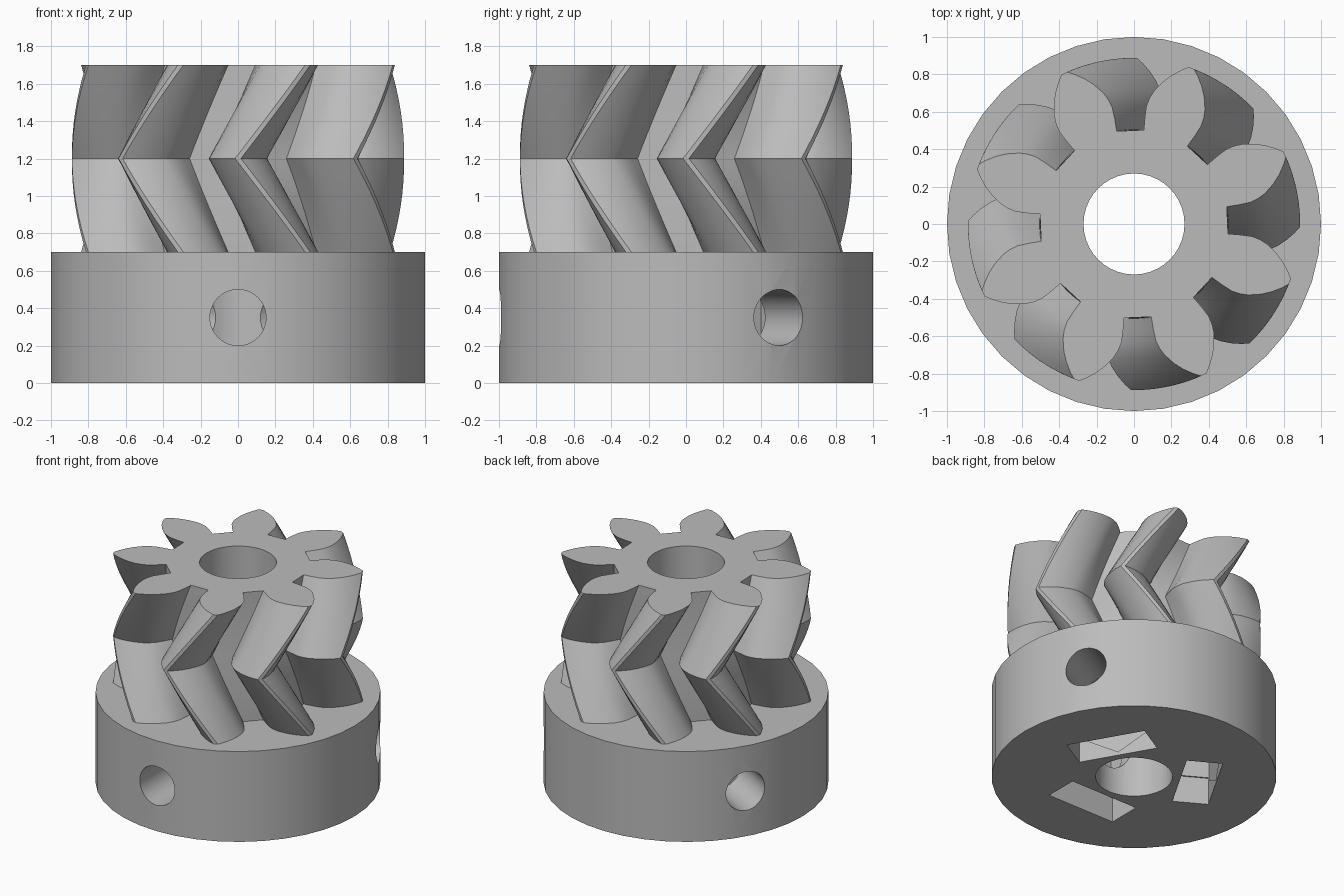
import bpy, bmesh
from math import cos, sin, pi, radians, sqrt
from mathutils import Matrix

cube = bpy.data.objects.get("Cube")
if cube:
    bpy.data.objects.remove(cube, do_unlink=True)

TEETH, STEPS, SEGMENTS = 8, 8, 40
HUB_TOP, GEAR_MID, GEAR_TOP = 0.7, 1.2, 1.7
BORE, HOLE, HOLE_Z = 0.27, 0.15, 0.35
TWIST = 24.8

grey = bpy.data.materials.new("plain grey")
grey.use_nodes = True
grey.diffuse_color = (0.5, 0.5, 0.5, 1)
grey.node_tree.nodes["Principled BSDF"].inputs["Base Color"].default_value = (0.5, 0.5, 0.5, 1)


def finish(name, bm):
    bmesh.ops.recalc_face_normals(bm, faces=bm.faces)
    mesh = bpy.data.meshes.new(name)
    bm.to_mesh(mesh)
    bm.free()
    ob = bpy.data.objects.new(name, mesh)
    bpy.context.collection.objects.link(ob)
    mesh.materials.append(grey)
    return ob


def cylinder(name, radius, depth, matrix, sides=SEGMENTS):
    bm = bmesh.new()
    bmesh.ops.create_cone(bm, cap_ends=True, segments=sides, radius1=radius,
                          radius2=radius, depth=depth, matrix=matrix)
    return finish(name, bm)


def box(name, size, matrix):
    bm = bmesh.new()
    bmesh.ops.create_cube(bm, size=1, matrix=matrix @ Matrix.Diagonal((*size, 1)))
    return finish(name, bm)


def activate(ob):
    bpy.ops.object.select_all(action='DESELECT')
    ob.select_set(True)
    bpy.context.view_layer.objects.active = ob


def cut(ob, cutter):
    cutter.hide_render = True
    mod = ob.modifiers.new("cut", 'BOOLEAN')
    mod.operation, mod.solver, mod.object = 'DIFFERENCE', 'EXACT', cutter
    activate(ob)
    bpy.ops.object.modifier_apply(modifier=mod.name)
    bpy.data.objects.remove(cutter, do_unlink=True)


def smooth(ob):
    activate(ob)
    bpy.ops.object.shade_smooth_by_angle(angle=radians(25))


# Herringbone gear: a tooth profile swept up with a twist that reverses halfway
# Half tooth as (radius, angle from the tooth centre in degrees)
half = [(0.505, 14.2), (0.57, 14.4), (0.636, 14.2), (0.68, 13.1), (0.72, 11.6),
        (0.776, 8.7), (0.82, 6), (0.86, 3.2), (0.888, 1)]
tooth = [(r, -a) for r, a in half] + [(r, a) for r, a in reversed(half)]
profile = [(r, radians(a + 360 * k / TEETH)) for k in range(TEETH) for r, a in tooth]

bm = bmesh.new()
rings = []
for i in range(2 * STEPS + 1):
    t = i / STEPS - 1
    turn = radians(TWIST) * abs(t)
    z = GEAR_MID + t * (GEAR_TOP - GEAR_MID)
    rings.append([bm.verts.new((r * cos(a + turn), r * sin(a + turn), z)) for r, a in profile])
for low, high in zip(rings, rings[1:]):
    for j in range(len(low)):
        k = (j + 1) % len(low)
        bm.faces.new((low[j], low[k], high[k], high[j]))
bm.faces.new(rings[0][::-1])
bm.faces.new(rings[-1])
gear = finish("herringbone_gear", bm)
cut(gear, cylinder("gear_bore_cutter", BORE, 4, Matrix()))
smooth(gear)

# Hub with a shaft bore
hub = cylinder("hub", 1, HUB_TOP, Matrix.Translation((0, 0, HUB_TOP / 2)))
cut(hub, cylinder("hub_bore_cutter", BORE, 4, Matrix()))

# Three radial screw holes, each with a hexagonal nut trap open at the bottom
for angle in (-90, 30, 150):
    spin = Matrix.Rotation(radians(angle), 4, 'Z')
    along = Matrix.Rotation(pi / 2, 4, 'Y')
    nut = spin @ Matrix.Translation((0.45, 0, HOLE_Z)) @ along
    cut(hub, cylinder("nut_cutter", 0.56 / sqrt(3), 0.27, nut @ Matrix.Rotation(pi / 2, 4, 'Z'), 6))
    cut(hub, box("slot_cutter", (0.256, 0.58, 0.5),
                 spin @ Matrix.Translation((0.453, 0, -0.04))))
    cut(hub, cylinder("screw_hole_cutter", HOLE, 1.1,
                      spin @ Matrix.Translation((0.65, 0, HOLE_Z)) @ along))
smooth(hub)
